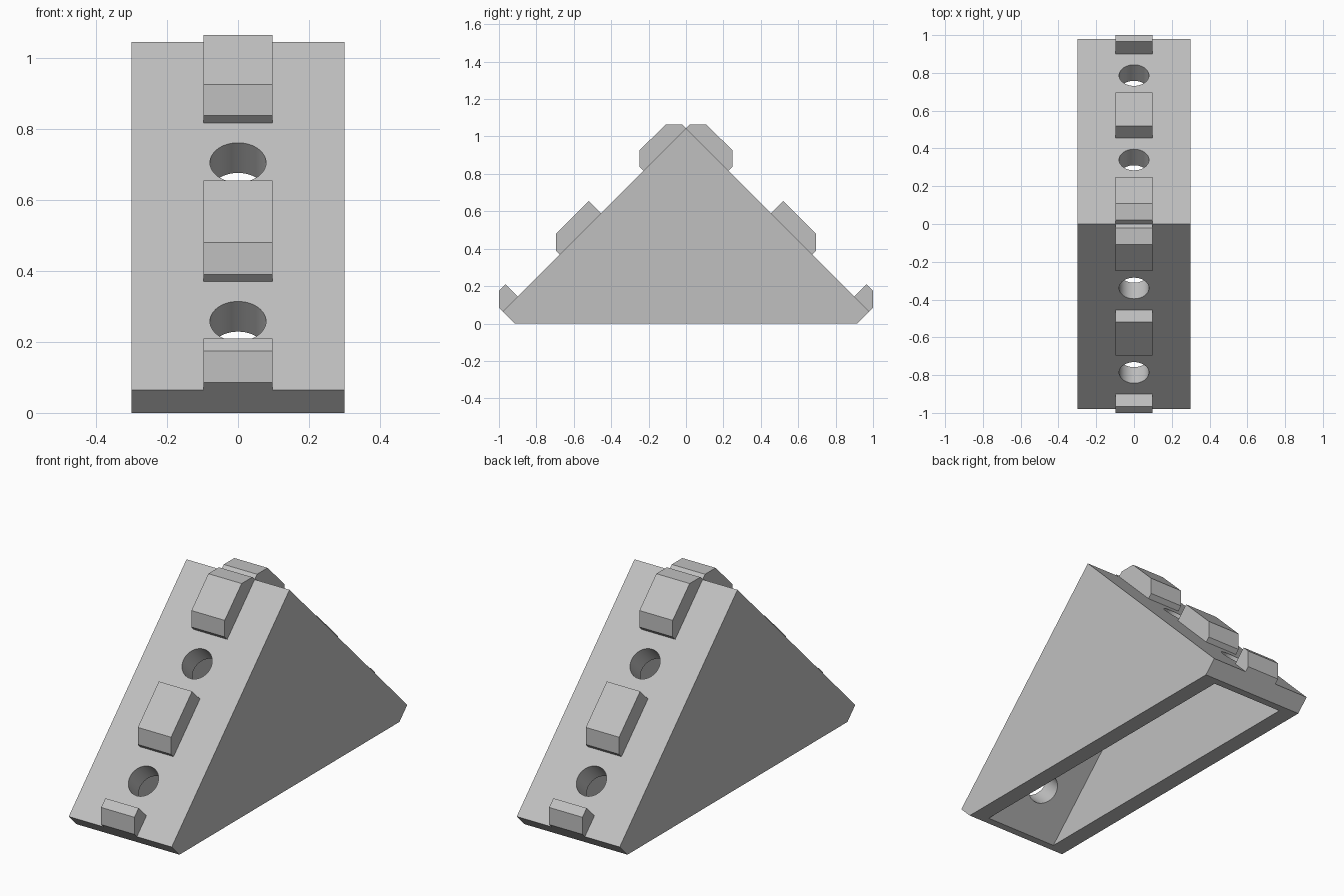
import bpy, bmesh, math
from mathutils import Vector

cube = bpy.data.objects.get("Cube")
if cube:
    bpy.data.objects.remove(cube, do_unlink=True)

grey = bpy.data.materials.new("light grey plastic")
grey.use_nodes = True
colour = (0.53, 0.53, 0.53, 1)
grey.diffuse_color = colour
grey.node_tree.nodes["Principled BSDF"].inputs["Base Color"].default_value = colour


def add_object(name, bm):
    bmesh.ops.recalc_face_normals(bm, faces=bm.faces)
    mesh = bpy.data.meshes.new(name)
    bm.to_mesh(mesh)
    bm.free()
    mesh.materials.append(grey)
    obj = bpy.data.objects.new(name, mesh)
    bpy.context.collection.objects.link(obj)
    return obj


def prism(name, profile, half_width):
    """Extrude a (y, z) profile along x, centred on x = 0."""
    bm = bmesh.new()
    face = bm.faces.new([bm.verts.new((-half_width, y, z)) for y, z in profile])
    extruded = bmesh.ops.extrude_face_region(bm, geom=[face])["geom"]
    bmesh.ops.translate(bm, vec=(2 * half_width, 0, 0),
                        verts=[v for v in extruded if isinstance(v, bmesh.types.BMVert)])
    return add_object(name, bm)


def hole_cutter(side, y, z, radius=0.079):
    """Cylinder square to the sloping wall."""
    bm = bmesh.new()
    bmesh.ops.create_cone(bm, cap_ends=True, segments=48, radius1=radius,
                          radius2=radius, depth=0.4)
    axis = Vector((0, side, 1)).normalized()
    turn = axis.to_track_quat("Z", "Y").to_matrix()
    bmesh.ops.rotate(bm, verts=bm.verts, matrix=turn)
    bmesh.ops.translate(bm, verts=bm.verts, vec=(0, side * y, z))
    return add_object("hole_cutter", bm)


def cut(target, cutter):
    cutter.hide_render = True
    mod = target.modifiers.new("cut", "BOOLEAN")
    mod.operation, mod.solver, mod.object = "DIFFERENCE", "EXACT", cutter
    bpy.context.view_layer.objects.active = target
    bpy.ops.object.modifier_apply(modifier=mod.name)
    bpy.data.objects.remove(cutter, do_unlink=True)


# Triangular bracket body, hollow and open underneath
apex, cavity_apex = 1.045, 0.875
body = prism("bracket_body", [(-0.915, 0), (0.915, 0), (0.98, 0.065),
                              (0, apex), (-0.98, 0.065)], 0.3)
low = -0.1
cut(body, prism("cavity_cutter", [(low - cavity_apex, low), (cavity_apex - low, low),
                                  (0, cavity_apex)], 0.21))

# Screw holes through both slopes
for side in (-1, 1):
    for y in (0.34, 0.787):
        cut(body, hole_cutter(side, y, apex - y))

# Locating tabs along both slopes
tabs = {
    "upper": [(0, 1.045), (0.02, 1.065), (0.108, 1.065), (0.249, 0.925),
              (0.249, 0.838), (0.228, 0.817)],
    "middle": [(0.455, 0.59), (0.52, 0.655), (0.695, 0.48),
               (0.695, 0.39), (0.675, 0.37)],
    "lower": [(0.9, 0.145), (0.965, 0.21), (1, 0.175), (1, 0.085), (0.98, 0.065)],
}
for side, word in ((-1, "front"), (1, "back")):
    for level, profile in tabs.items():
        prism(f"{word}_{level}_tab", [(side * y, z) for y, z in profile], 0.097)

# Smooth the round holes, keep the flat edges sharp
bpy.ops.object.select_all(action="DESELECT")
body.select_set(True)
bpy.context.view_layer.objects.active = body
bpy.ops.object.shade_smooth_by_angle(angle=math.radians(30))
